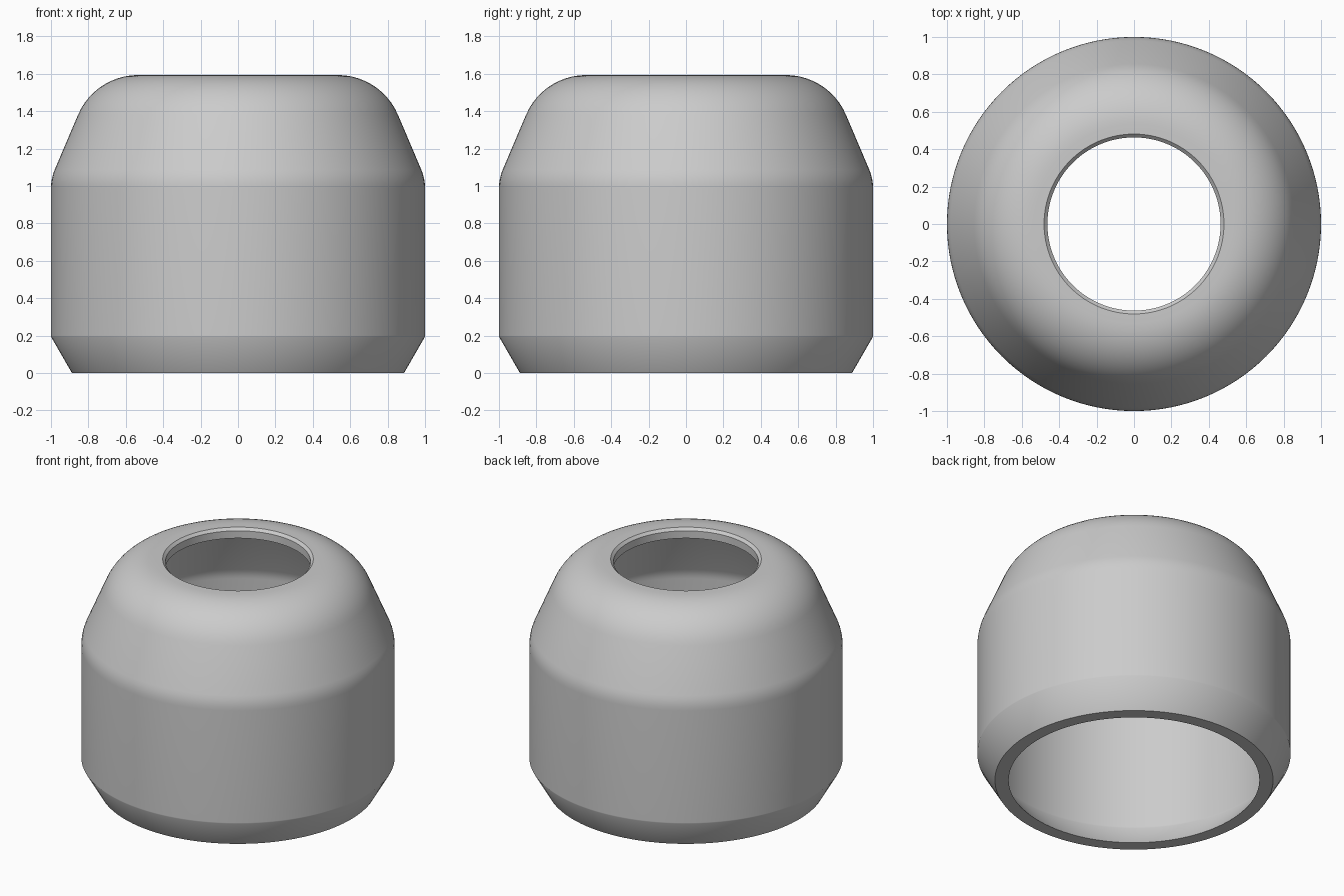
import bpy, bmesh, math
from mathutils import Vector

cube = bpy.data.objects.get("Cube")
if cube:
    bpy.data.objects.remove(cube, do_unlink=True)

SIDES = 128


def rounded(points):
    """Closed (radius, height, fillet) profile with its corners rounded."""
    result = []
    for i, (r, z, fillet) in enumerate(points):
        corner = Vector((r, z))
        if not fillet:
            result.append(corner)
            continue
        before = (Vector(points[i - 1][:2]) - corner).normalized()
        after = (Vector(points[(i + 1) % len(points)][:2]) - corner).normalized()
        half = before.angle(after) / 2
        centre = corner + (before + after).normalized() * fillet / math.sin(half)
        reach = fillet / math.tan(half)
        start = corner + before * reach - centre
        end = corner + after * reach - centre
        sweep = start.angle(end)
        steps = max(3, round(sweep / math.radians(6)))
        for k in range(steps + 1):
            t = k / steps
            arm = start * math.sin((1 - t) * sweep) + end * math.sin(t * sweep)
            result.append(centre + arm / math.sin(sweep))
    return result


def revolve(name, profile, material):
    bm = bmesh.new()
    rings = []
    for p in profile:
        ring = []
        for k in range(SIDES):
            a = math.tau * k / SIDES
            ring.append(bm.verts.new((p.x * math.cos(a), p.x * math.sin(a), p.y)))
        rings.append(ring)
    for i, ring in enumerate(rings):
        above = rings[(i + 1) % len(rings)]
        for k in range(SIDES):
            n = (k + 1) % SIDES
            bm.faces.new((ring[k], ring[n], above[n], above[k]))
    bmesh.ops.recalc_face_normals(bm, faces=bm.faces)
    mesh = bpy.data.meshes.new(name)
    bm.to_mesh(mesh)
    bm.free()
    mesh.materials.append(material)
    obj = bpy.data.objects.new(name, mesh)
    bpy.context.collection.objects.link(obj)
    bpy.context.view_layer.objects.active = obj
    obj.select_set(True)
    bpy.ops.object.shade_smooth_by_angle(angle=math.radians(42))
    return obj


grey = bpy.data.materials.new("light_grey")
grey.use_nodes = True
colour = (0.6, 0.6, 0.6, 1)
grey.diffuse_color = colour
grey.node_tree.nodes["Principled BSDF"].inputs["Base Color"].default_value = colour

# Hollow cap: outer wall going up, bevelled hole, inner wall going down
cap_profile = rounded([
    (0.888, 0, 0), (1, 0.194, 0), (1, 0.2, 0),
    (1, 1.04, 0.25), (0.765, 1.593, 0.35),
    (0.481, 1.593, 0), (0.463, 1.575, 0), (0.463, 1.523, 0),
    (0.73, 1.523, 0.27), (0.925, 1.06, 0.18),
    (0.925, 0.19, 0), (0.925, 0.18, 0), (0.8, 0, 0),
])
revolve("hollow_cap", cap_profile, grey)
